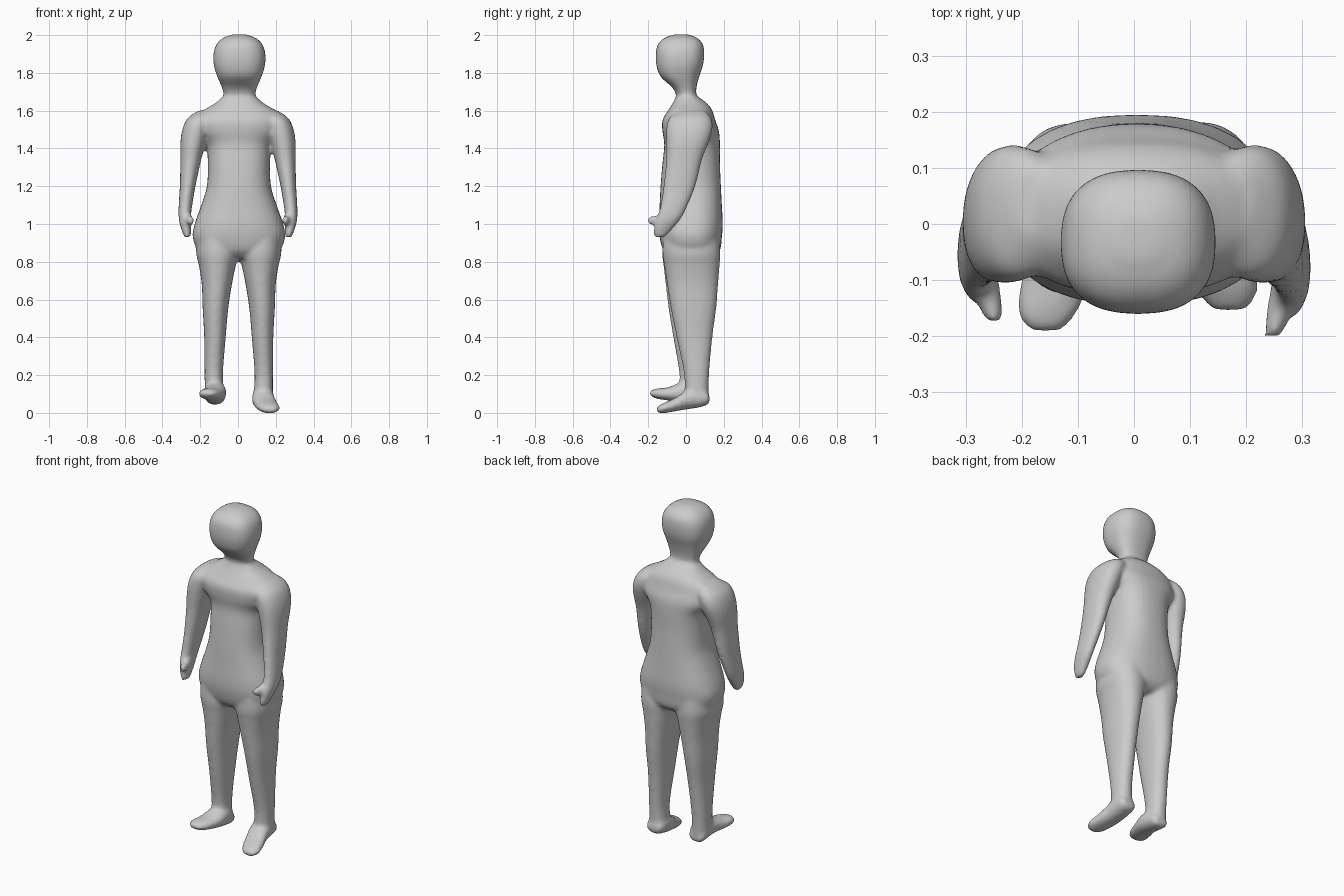
import bpy
import bmesh
from math import cos, sin, tau
from mathutils import Vector

if "Cube" in bpy.data.objects:
    bpy.data.objects.remove(bpy.data.objects["Cube"], do_unlink=True)

SIDES = 32
STEPS = 4
bm = bmesh.new()


def spline(rings):
    """Refine a list of ring tuples with a Catmull-Rom curve."""
    pts = [Vector(r) for r in rings]
    pts = [pts[0]] + pts + [pts[-1]]
    out = []
    for a, b, c, d in zip(pts, pts[1:], pts[2:], pts[3:]):
        for i in range(STEPS):
            t = i / STEPS
            out.append(b + ((c - a) * t + (a * 2 - b * 5 + c * 4 - d) * t * t
                            + (b * 3 - a - c * 3 + d) * t ** 3) / 2)
    return out + [pts[-1]]


def soft(v, power):
    return (1 if v >= 0 else -1) * abs(v) ** (2 / power)


def loft(rings, along="z", power=2.2, place=lambda p: p):
    """Closed tube through rings of (position, min a, max a, min b, max b)."""
    loops = []
    for t, a0, a1, b0, b1 in spline(rings):
        loop = []
        for i in range(SIDES):
            ang = tau * i / SIDES
            a = (a0 + a1) / 2 + (a1 - a0) / 2 * soft(cos(ang), power)
            b = (b0 + b1) / 2 + (b1 - b0) / 2 * soft(sin(ang), power)
            p = (a, b, t) if along == "z" else (a, t, b)
            loop.append(bm.verts.new(place(Vector(p))))
        loops.append(loop)
    for low, high in zip(loops, loops[1:]):
        for i in range(SIDES):
            j = (i + 1) % SIDES
            bm.faces.new((low[i], low[j], high[j], high[i]))
    bm.faces.new(loops[0])
    bm.faces.new(loops[-1])


# Torso, from crotch to the base of the neck
loft([
    (.82, -.13, .14, -.08, .14),
    (.86, -.21, .22, -.12, .18),
    (.93, -.24, .25, -.14, .19),
    (1, -.23, .24, -.145, .195),
    (1.1, -.195, .205, -.14, .19),
    (1.2, -.165, .175, -.135, .185),
    (1.32, -.16, .17, -.125, .18),
    (1.42, -.17, .18, -.115, .18),
    (1.49, -.22, .23, -.125, .175),
    (1.55, -.225, .235, -.125, .155),
    (1.6, -.185, .2, -.095, .14),
    (1.64, -.12, .135, -.07, .11),
    (1.68, -.075, .09, -.05, .055),
], power=2.4)

# Neck and head
loft([
    (1.6, -.09, .105, -.06, .07),
    (1.67, -.075, .09, -.05, .055),
    (1.72, -.085, .1, -.07, .055),
    (1.78, -.11, .125, -.135, .07),
    (1.84, -.128, .143, -.157, .09),
    (1.9, -.13, .145, -.16, .097),
    (1.95, -.115, .13, -.15, .09),
    (1.985, -.08, .095, -.115, .06),
    (2.004, -.03, .04, -.06, .01),
], power=2.5)

ARM = [
    (1.6, .13, .21, -.03, .1),
    (1.56, .13, .267, -.09, .135),
    (1.5, .15, .295, -.105, .14),
    (1.43, .17, .305, -.105, .12),
    (1.34, .195, .305, -.105, .085),
    (1.2, .225, .308, -.12, .05),
    (1.1, .242, .314, -.135, .01),
    (1.03, .25, .314, -.155, -.025),
    (.98, .248, .303, -.17, -.065),
    (.93, .25, .285, -.17, -.11),
]
THUMB = [
    (-.1, .245, .3, .99, 1.07),
    (-.16, .235, .28, .99, 1.045),
    (-.2, .23, .265, 1, 1.04),
]
LEG = [
    (.94, .04, .22, -.12, .17),
    (.85, .005, .23, -.125, .182),
    (.78, .02, .215, -.115, .178),
    (.68, .04, .2, -.1, .17),
    (.55, .06, .195, -.08, .16),
    (.4, .073, .187, -.05, .14),
    (.2, .088, .185, -.01, .122),
    (.08, .08, .185, -.01, .12),
]
FOOT = [
    (.125, .1, .17, .055, .09),
    (.105, .082, .185, .038, .12),
    (.05, .075, .19, .025, .14),
    (0, .075, .195, .018, .12),
    (-.06, .088, .212, .008, .078),
    (-.12, .11, .222, -.002, .052),
    (-.155, .14, .2, .002, .03),
]


def right_arm(p):
    return Vector((-p.x, p.y + .025 * max(0, 1.4 - p.z) / .4, p.z))


def right_leg(p):
    return Vector((.008 - p.x, p.y - .035 * min(1, max(0, .9 - p.z)), p.z))


def right_foot(p):
    # The right foot steps forward with its toes lifted
    return Vector((.012 - p.x, p.y - .035, p.z + .32 * (.12 - p.y)))


# Arms, thumbs, legs and feet
for place in (lambda p: p, right_arm):
    loft(ARM, place=place)
    loft(THUMB, along="y", power=2, place=place)
for place in (lambda p: p, right_leg):
    loft(LEG, place=place)
for place in (lambda p: p, right_foot):
    loft(FOOT, along="y", place=place)

bmesh.ops.recalc_face_normals(bm, faces=bm.faces)
mesh = bpy.data.meshes.new("body")
bm.to_mesh(mesh)
bm.free()
body = bpy.data.objects.new("body", mesh)
bpy.context.collection.objects.link(body)

# Fuse the parts into one continuous soft skin
fuse = body.modifiers.new("fuse", "REMESH")
fuse.mode = "VOXEL"
fuse.voxel_size = .01
fuse.use_smooth_shade = True
relax = body.modifiers.new("relax", "SMOOTH")
relax.factor = .5
relax.iterations = 10

# Plain grey skin
grey = bpy.data.materials.new("plain grey")
grey.use_nodes = True
colour = (.6, .6, .6, 1)
grey.diffuse_color = colour
grey.node_tree.nodes["Principled BSDF"].inputs["Base Color"].default_value = colour
mesh.materials.append(grey)
